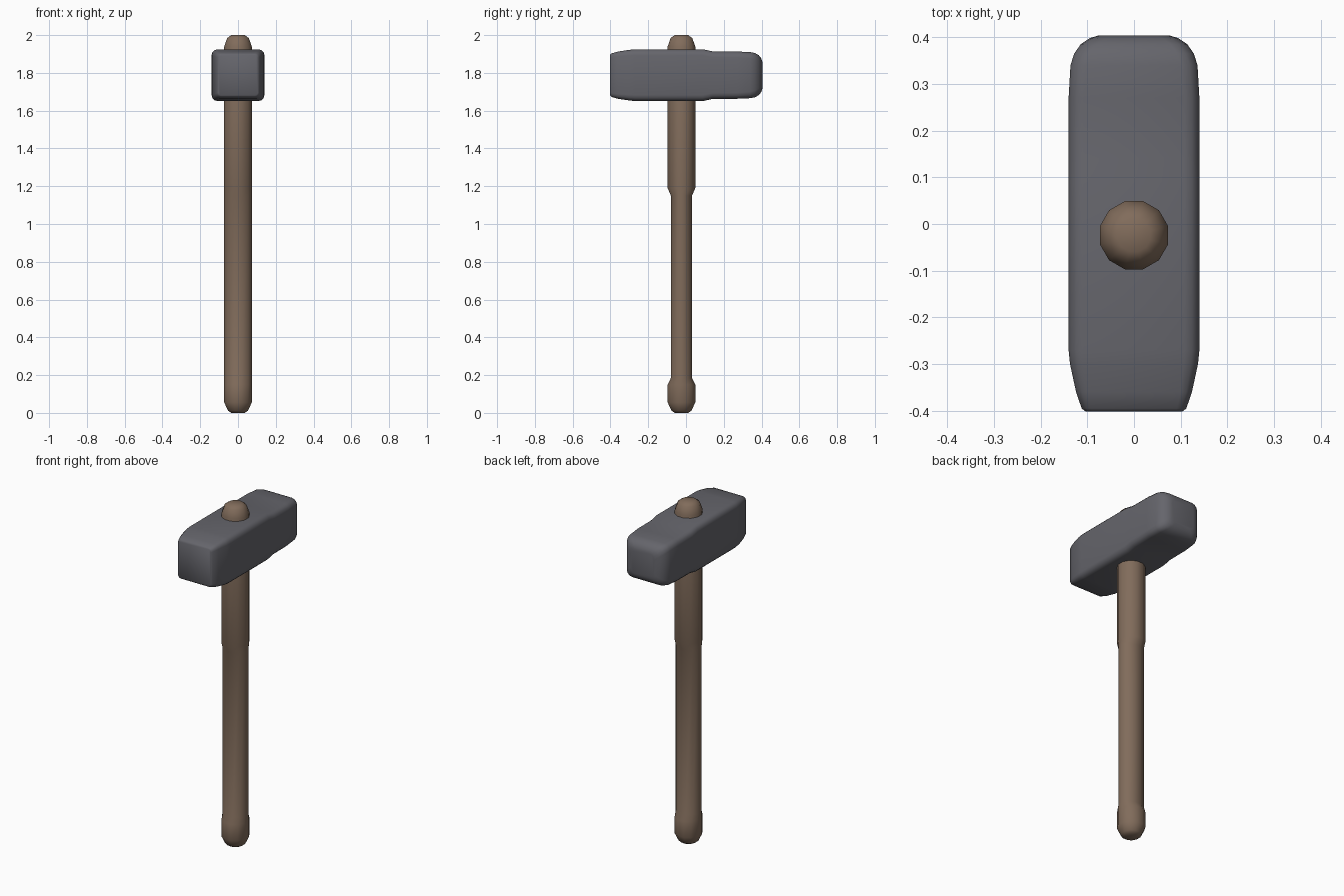
import bpy, bmesh, math

if "Cube" in bpy.data.objects:
    bpy.data.objects.remove(bpy.data.objects["Cube"])


def material(name, rgb):
    m = bpy.data.materials.new(name)
    m.diffuse_color = (*rgb, 1)
    m.use_nodes = True
    m.node_tree.nodes["Principled BSDF"].inputs["Base Color"].default_value = m.diffuse_color
    return m


def loft(name, rings, mat, angle):
    """Skin a list of equal-length point rings and cap both ends."""
    bm = bmesh.new()
    loops = [[bm.verts.new(p) for p in r] for r in rings]
    n = len(loops[0])
    for a, b in zip(loops, loops[1:]):
        for i in range(n):
            j = (i + 1) % n
            bm.faces.new((a[i], a[j], b[j], b[i]))
    bm.faces.new(loops[0][::-1])
    bm.faces.new(loops[-1])
    bmesh.ops.recalc_face_normals(bm, faces=bm.faces)
    me = bpy.data.meshes.new(name)
    bm.to_mesh(me)
    bm.free()
    me.materials.append(mat)
    ob = bpy.data.objects.new(name, me)
    bpy.context.collection.objects.link(ob)
    bpy.ops.object.select_all(action='DESELECT')
    ob.select_set(True)
    bpy.context.view_layer.objects.active = ob
    bpy.ops.object.shade_smooth_by_angle(angle=math.radians(angle))
    return ob


wood = material("wood", (0.22, 0.15, 0.105))
steel = material("dark steel", (0.13, 0.13, 0.148))

# Handle: twelve-sided shaft, thinner front to back along the grip
profile = [  # z, half width x, half width y
    (0.0, 0.035, 0.035), (0.012, 0.053, 0.053), (0.055, 0.073, 0.073),
    (0.15, 0.073, 0.073), (0.185, 0.073, 0.056), (1.15, 0.073, 0.056),
    (1.19, 0.073, 0.073), (1.94, 0.073, 0.073), (1.985, 0.057, 0.057),
    (2.0, 0.035, 0.035)]


def oval(z, rx, ry):
    pts = []
    for k in range(12):
        a = math.radians(15 + 30 * k)
        s = 1 / math.cos(math.radians(15))
        pts.append((rx * s * math.cos(a), -0.024 + ry * s * math.sin(a), z))
    return pts


loft("handle", [oval(*p) for p in profile], wood, 50)


# Head: rounded rectangles along y, tapered striking face and rounded back
def rounded_rect(y, hx, hz, r):
    pts = []
    for q, (sx, sz) in enumerate([(1, 1), (-1, 1), (-1, -1), (1, -1)]):
        for k in range(4):
            a = math.radians(90 * q + 30 * k)
            pts.append((sx * (hx - r) + r * math.cos(a), y,
                        1.788 + sz * (hz - r) + r * math.sin(a)))
    return pts


sections = [  # y, half width, half height, corner radius
    (-0.402, 0.103, 0.108, 0.015), (-0.395, 0.112, 0.115, 0.02),
    (-0.36, 0.124, 0.125, 0.025), (-0.30, 0.137, 0.134, 0.03),
    (-0.27, 0.140, 0.137, 0.032), (0.09, 0.140, 0.137, 0.032),
    (0.14, 0.140, 0.126, 0.032), (0.27, 0.140, 0.125, 0.032),
    (0.34, 0.136, 0.122, 0.034), (0.365, 0.128, 0.117, 0.036),
    (0.385, 0.114, 0.106, 0.036), (0.398, 0.095, 0.090, 0.034),
    (0.404, 0.075, 0.072, 0.03)]
loft("hammer_head", [rounded_rect(*s) for s in sections], steel, 50)
